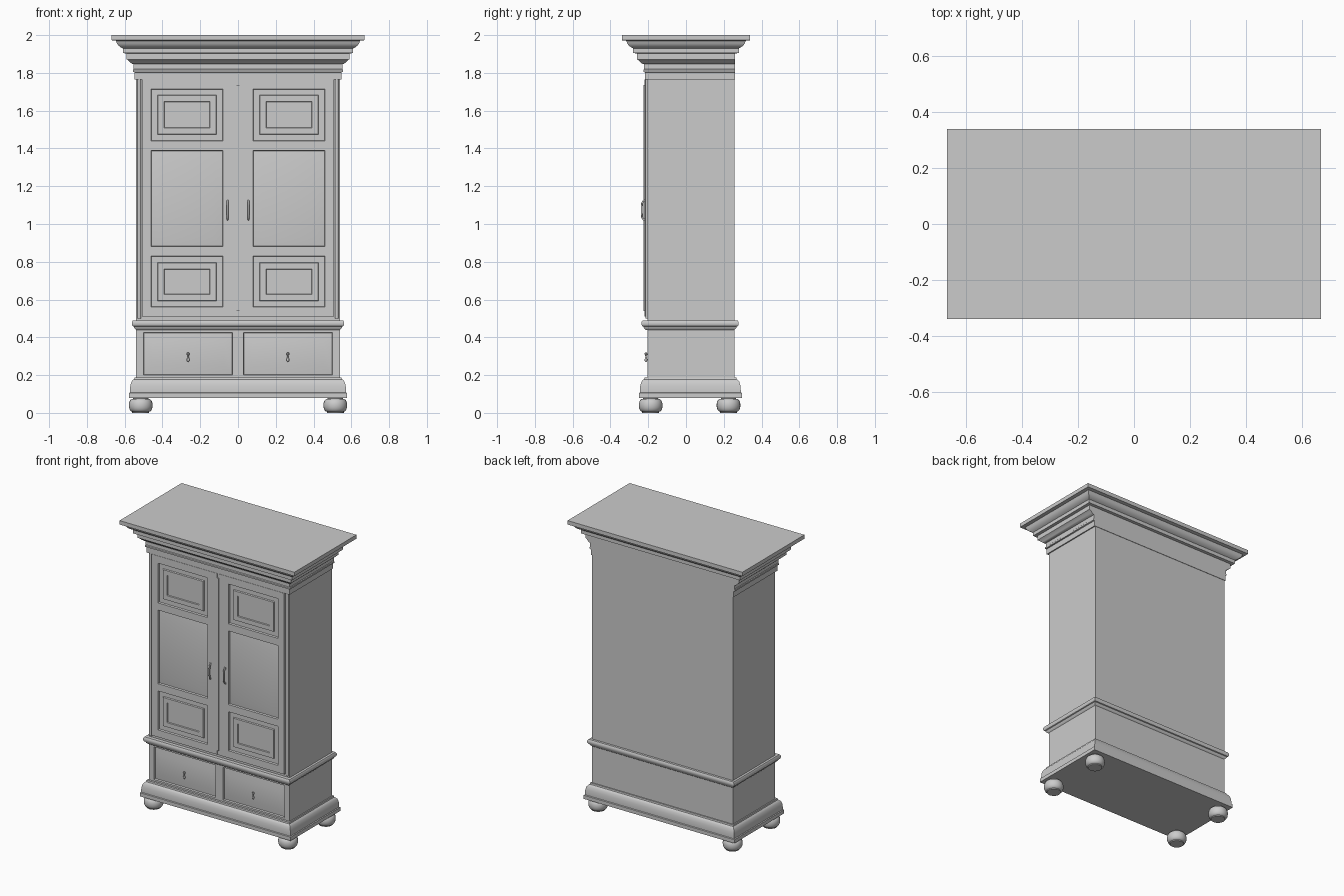
import bpy, bmesh, math
from mathutils import Matrix, Vector

old = bpy.data.objects.get("Cube")
if old:
    bpy.data.objects.remove(old, do_unlink=True)

grey = bpy.data.materials.new("plain grey")
grey.use_nodes = True
grey.diffuse_color = (0.6, 0.6, 0.6, 1)
grey.node_tree.nodes["Principled BSDF"].inputs["Base Color"].default_value = (0.6, 0.6, 0.6, 1)


def finish(name, bm, angle=32):
    mesh = bpy.data.meshes.new(name)
    bm.to_mesh(mesh)
    bm.free()
    ob = bpy.data.objects.new(name, mesh)
    bpy.context.collection.objects.link(ob)
    mesh.materials.append(grey)
    bpy.ops.object.select_all(action='DESELECT')
    ob.select_set(True)
    bpy.context.view_layer.objects.active = ob
    bpy.ops.object.shade_smooth_by_angle(angle=math.radians(angle))
    return ob


def box(name, x0, x1, y0, y1, z0, z1):
    bm = bmesh.new()
    size = Matrix.Diagonal((x1 - x0, y1 - y0, z1 - z0, 1))
    mid = Matrix.Translation(((x0 + x1) / 2, (y0 + y1) / 2, (z0 + z1) / 2))
    bmesh.ops.create_cube(bm, size=1, matrix=mid @ size)
    return finish(name, bm)


def moulding(name, half, front, back, profile, back_loss=0.0):
    """Stack of rectangles following (offset, height) points."""
    bm = bmesh.new()
    rings = []
    for o, z in profile:
        x, y0, y1 = half + o, front - o, back + max(0, o - back_loss)
        rings.append([bm.verts.new(p) for p in
                      ((-x, y0, z), (x, y0, z), (x, y1, z), (-x, y1, z))])
    for a, b in zip(rings, rings[1:]):
        for i in range(4):
            j = (i + 1) % 4
            bm.faces.new((a[i], a[j], b[j], b[i]))
    bm.faces.new(rings[0][::-1])
    bm.faces.new(rings[-1])
    return finish(name, bm)


def panelled(name, xs, zs, front, depth, cells):
    """Front board; cells maps (column, row) to a list of (inset, depth) steps."""
    bm = bmesh.new()
    grid = [[bm.verts.new((x, front, z)) for z in zs] for x in xs]
    faces = {}
    for i in range(len(xs) - 1):
        for j in range(len(zs) - 1):
            faces[i, j] = bm.faces.new((grid[i][j], grid[i + 1][j],
                                        grid[i + 1][j + 1], grid[i][j + 1]))
    rim = [e for e in bm.edges if e.is_boundary]
    out = bmesh.ops.extrude_edge_only(bm, edges=rim)["geom"]
    bmesh.ops.translate(bm, vec=(0, depth, 0),
                        verts=[v for v in out if isinstance(v, bmesh.types.BMVert)])
    bm.normal_update()
    for key, steps in cells.items():
        for inset, rise in steps:
            bmesh.ops.inset_individual(bm, faces=[faces[key]], thickness=inset,
                                       depth=rise, use_even_offset=True)
            bm.normal_update()
    return finish(name, bm)


def turned(name, centre, profile, sides=24):
    """Lathe (radius, height) points about a vertical axis."""
    bm = bmesh.new()
    pts = [bm.verts.new((r, 0, z)) for r, z in profile]
    edges = [bm.edges.new(p) for p in zip(pts, pts[1:])]
    bmesh.ops.spin(bm, geom=pts + edges, cent=(0, 0, 0), axis=(0, 0, 1),
                   angle=math.tau, steps=sides)
    bmesh.ops.remove_doubles(bm, verts=bm.verts, dist=0.0002)
    bmesh.ops.recalc_face_normals(bm, faces=bm.faces)
    bmesh.ops.translate(bm, vec=Vector(centre), verts=bm.verts)
    return finish(name, bm, 40)


def tube(name, points, radius):
    curve = bpy.data.curves.new(name, 'CURVE')
    curve.dimensions = '3D'
    curve.bevel_depth = radius
    curve.bevel_resolution = 2
    curve.use_fill_caps = True
    spline = curve.splines.new('POLY')
    spline.points.add(len(points) - 1)
    for p, co in zip(spline.points, points):
        p.co = (*co, 1)
    curve.materials.append(grey)
    ob = bpy.data.objects.new(name, curve)
    bpy.context.collection.objects.link(ob)


# Carcass
box("upper_case", -0.54, 0.54, -0.205, 0.257, 0.47, 1.78)
box("lower_case", -0.54, 0.54, -0.185, 0.257, 0.15, 0.47)

# Mouldings
moulding("crown", 0.548, -0.218, 0.26, [
    (0, 1.765), (0, 1.803), (0.008, 1.806), (0.008, 1.816), (0.004, 1.82),
    (0.004, 1.846), (0.012, 1.848), (0.022, 1.855), (0.032, 1.866), (0.042, 1.872),
    (0.042, 1.903), (0.062, 1.905), (0.062, 1.93), (0.072, 1.935), (0.083, 1.943),
    (0.092, 1.954), (0.098, 1.97), (0.122, 1.973), (0.122, 2.0)], back_loss=0.042)
moulding("waist_moulding", 0.54, -0.214, 0.257, [
    (0, 0.44), (0.008, 0.447), (0.012, 0.457), (0.018, 0.46), (0.022, 0.468),
    (0.022, 0.48), (0.016, 0.49), (0, 0.49)])
moulding("plinth", 0.54, -0.212, 0.258, [
    (0.038, 0.08), (0.038, 0.105), (0.032, 0.108), (0.032, 0.12), (0.03, 0.145),
    (0.024, 0.165), (0.016, 0.175), (0.01, 0.178), (0.008, 0.188), (-0.01, 0.188)])

# Bun feet
bun = [(0, 0), (0.045, 0), (0.045, 0.006)]
bun += [(0.044 + 0.019 * math.sin(a), 0.04 - 0.034 * math.cos(a))
        for a in (math.pi * k / 10 for k in range(1, 10))]
bun += [(0.04, 0.075), (0.04, 0.085)]

# Panel styles as successive steps
pillow = [(0.003, -0.012), (0.045, 0.009)]
stepped = [(0.003, -0.012), (0.03, 0), (0.003, 0.009), (0.031, 0), (0.003, -0.006)]

# Drawer fronts
panelled("drawer_fronts", [-0.54, -0.5, -0.028, 0.028, 0.5, 0.54],
         [0.18, 0.2, 0.425, 0.46], -0.205, 0.03, {(1, 1): pillow, (3, 1): pillow})

# Doors, pulls, corner beads and feet on each side
door_rows = [0.51, 0.56, 0.83, 0.88, 1.39, 1.44, 1.715, 1.765]
for s, side in ((1, "left"), (-1, "right")):
    panelled(side + "_door", sorted(s * x for x in (0.007, 0.08, 0.46, 0.508)),
             door_rows, -0.22, 0.018, {(1, 1): stepped, (1, 3): pillow, (1, 5): stepped})
    turned(side + "_corner_bead", (s * 0.523, -0.205, 0),
           [(0.009, 0.5), (0.009, 1.77)], 16)

    x = s * 0.055
    bow = [(x, -0.215, 1.022), (x, -0.225, 1.024), (x, -0.232, 1.035), (x, -0.234, 1.055),
           (x, -0.234, 1.095), (x, -0.232, 1.112), (x, -0.225, 1.123), (x, -0.215, 1.125)]
    tube(side + "_door_handle", bow, 0.005)
    for z in (1.022, 1.125):
        box(side + "_handle_mount", x - 0.007, x + 0.007, -0.224, -0.215, z - 0.007, z + 0.007)

    x = s * 0.264
    turned(side + "_drawer_pull", (x, -0.212, 0.27),
           [(0, 0), (0.005, 0.002), (0.008, 0.01), (0.006, 0.018), (0.003, 0.026),
            (0.004, 0.034), (0.008, 0.041), (0.006, 0.048), (0, 0.051)], 12)
    tube(side + "_drawer_pull_stem", [(x, -0.2, 0.31), (x, -0.213, 0.31)], 0.004)

    turned(side + "_front_foot", (s * 0.515, -0.187, 0), bun)
    turned(side + "_back_foot", (s * 0.515, 0.225, 0), bun)

# Strip covering the gap between the doors
box("centre_strip", -0.008, 0.008, -0.224, -0.203, 0.54, 1.735)
box("centre_strip_back", -0.008, 0.008, -0.216, -0.203, 0.51, 1.765)
